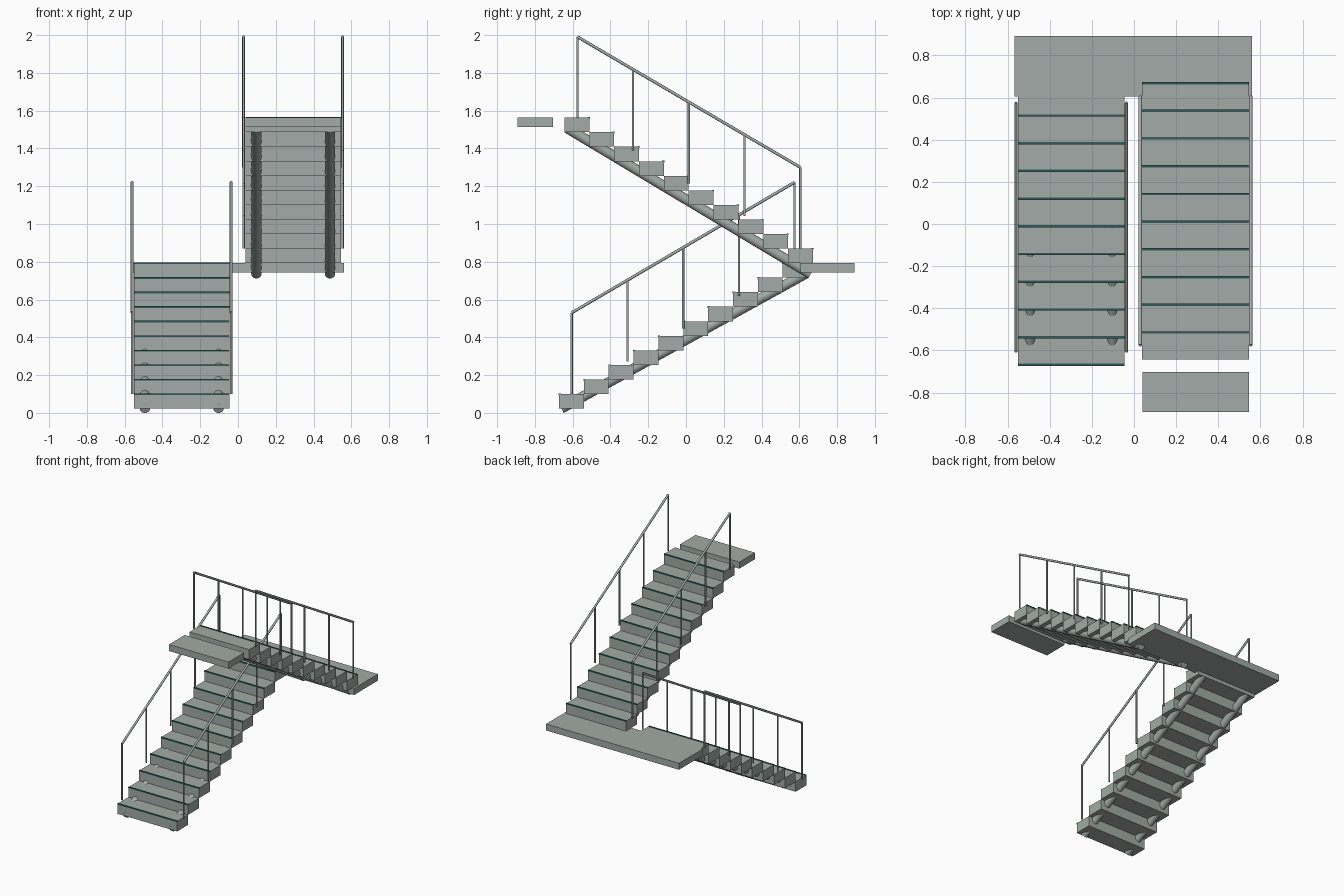
import bpy, math
from mathutils import Vector

if "Cube" in bpy.data.objects:
    bpy.data.objects.remove(bpy.data.objects["Cube"])


def material(name, rgb):
    m = bpy.data.materials.new(name)
    m.diffuse_color = (*rgb, 1)
    m.use_nodes = True
    m.node_tree.nodes["Principled BSDF"].inputs["Base Color"].default_value = m.diffuse_color
    return m


GREY = material("grey_green_concrete", (0.36, 0.41, 0.385))
TEAL = material("dark_teal_edge", (0.03, 0.10, 0.09))


def box(name, lo, hi, mat):
    bpy.ops.mesh.primitive_cube_add(size=1)
    o = bpy.context.object
    o.name = name
    o.location = [(a + b) / 2 for a, b in zip(lo, hi)]
    o.scale = [b - a for a, b in zip(lo, hi)]
    bpy.ops.object.transform_apply(location=True, rotation=False, scale=True)
    o.data.materials.append(mat)
    return o


def rod(name, a, b, radius, sides, mat):
    a, b = Vector(a), Vector(b)
    bpy.ops.mesh.primitive_cylinder_add(vertices=sides, radius=radius,
                                        depth=(b - a).length, location=(a + b) / 2)
    o = bpy.context.object
    o.name = name
    o.rotation_euler = (b - a).to_track_quat('Z', 'Y').to_euler()
    o.data.materials.append(mat)
    bpy.ops.object.shade_smooth_by_angle(angle=math.radians(40))
    return o


STEPS, RISE, RUN = 10, 0.077, 0.1315
HALF = 0.253


def flight(tag, cx, z0, d, axis_z):
    """One stair flight; d is +1 when it climbs toward +y, -1 toward -y."""
    # solid steps with a thin edge strip
    for i in range(STEPS):
        front = d * (-0.672 + i * RUN)
        back = front + d * RUN
        z = z0 + i * RISE
        box(f"{tag}_step_{i + 1}", (cx - HALF, min(front, back), z),
            (cx + HALF, max(front, back), z + RISE), GREY)
        e0, e1 = front - d * 0.002, front + d * 0.009
        box(f"{tag}_step_edge_{i + 1}", (cx - HALF, min(e0, e1), z + RISE - 0.006),
            (cx + HALF, max(e0, e1), z + RISE + 0.003), TEAL)

    for side, s in (("left", -1), ("right", 1)):
        # round support beam under the steps
        x = cx + s * 0.195
        rod(f"{tag}_{side}_support_beam", (x, -d * 0.66, axis_z[0]),
            (x, d * 0.63, axis_z[1]), 0.027, 24, GREY)
        # handrail and posts
        x = cx + s * 0.262
        foot = z0 + RISE
        slope = RISE / RUN
        ys = [-0.605 + 0.295 * k for k in range(5)]
        tops = []
        for k, y in enumerate(ys):
            b = foot + slope * (y - ys[0])
            tops.append((x, d * y, b + 0.43))
            rod(f"{tag}_{side}_post_{k + 1}", (x, d * y, b), tops[-1], 0.006, 12, GREY)
        rod(f"{tag}_{side}_handrail", tops[0], tops[-1], 0.008, 12, GREY)


flight("lower", -0.298, 0.023, 1, (0.0233, 0.735))
flight("upper", 0.292, 0.793, -1, (0.735, 1.508))

# landings
box("middle_landing", (-0.566, 0.605, 0.743), (0.561, 0.893, 0.793), GREY)
box("top_landing", (0.04, -0.893, 1.513), (0.545, -0.703, 1.563), GREY)
